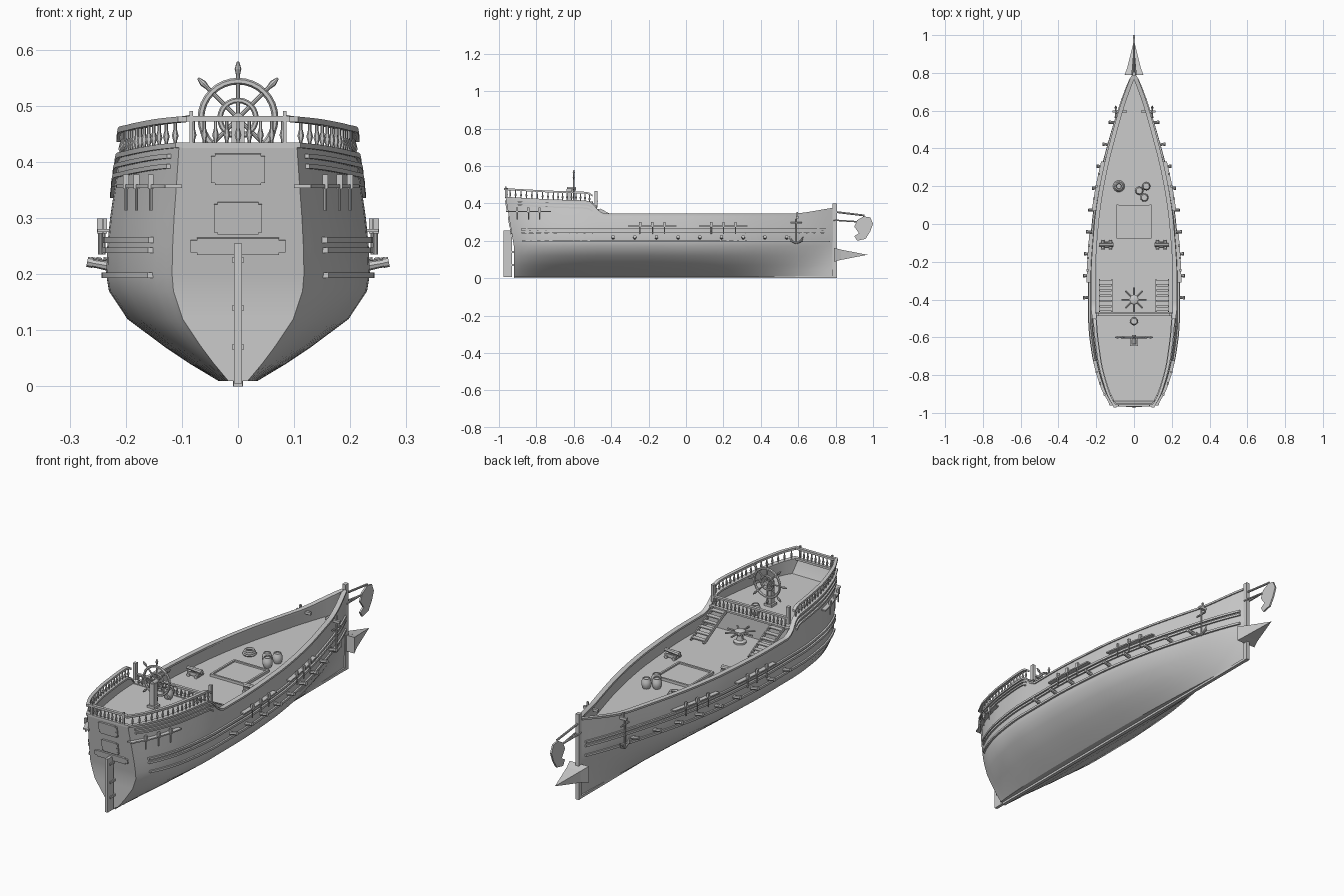
import bpy, bmesh, math
from mathutils import Matrix, Vector

if "Cube" in bpy.data.objects:
    bpy.data.objects.remove(bpy.data.objects["Cube"])

grey = bpy.data.materials.new("plain grey")
grey.use_nodes = True
grey.diffuse_color = (0.6, 0.6, 0.6, 1)
grey.node_tree.nodes["Principled BSDF"].inputs["Base Color"].default_value = (0.6, 0.6, 0.6, 1)

MAIN_DECK, POOP_DECK, BREAK = 0.275, 0.365, -0.47
SIDES = (1, -1)


def smooth(points, t):
    """Smooth curve through (position, value) points."""
    if t <= points[0][0]:
        return points[0][1]
    if t >= points[-1][0]:
        return points[-1][1]
    slopes = [(b[1] - a[1]) / (b[0] - a[0]) for a, b in zip(points, points[1:])]
    tang = [slopes[0]] + [0 if a * b <= 0 else 2 * a * b / (a + b) for a, b in zip(slopes, slopes[1:])] + [slopes[-1]]
    i = next(k for k in range(len(slopes)) if t <= points[k + 1][0])
    (a, p), (b, q) = points[i], points[i + 1]
    h, s = b - a, (t - a) / (b - a)
    return (p * (1 + 2 * s) * (1 - s) ** 2 + tang[i] * h * s * (1 - s) ** 2
            + q * s * s * (3 - 2 * s) + tang[i + 1] * h * s * s * (s - 1))


# Hull shape: plan, midship section and sheer
PLAN = [(-.92, .5), (-.85, .7), (-.7, .91), (-.5, 1), (-.3, 1), (0, .92), (.15, .83), (.3, .7),
        (.45, .53), (.6, .34), (.7, .19), (.79, .03)]
SECTION = [(.01, .035), (.04, .085), (.07, .13), (.12, .197), (.17, .23), (.2, .235), (.25, .233),
           (.3, .228), (.34, .222), (.43, .21)]
SHEER = [(-.92, .43), (-.7, .416), (-.53, .41), (-.5, .395), (-.47, .36), (-.43, .34), (.55, .34), (.79, .372)]


def top(y):
    return smooth(SHEER, y)


def width(y, z):
    fine = 1 + max(0, y) * max(0, .2 - z) * 4
    return smooth(SECTION, z) * smooth(PLAN, y) ** fine


def rake(y, z):
    return y - max(0, z - .17) * .17 * min(1, max(0, (-.7 - y) / .22))


def finish(name, bm, angle=30):
    bmesh.ops.recalc_face_normals(bm, faces=bm.faces)
    mesh = bpy.data.meshes.new(name)
    bm.to_mesh(mesh)
    bm.free()
    mesh.materials.append(grey)
    obj = bpy.data.objects.new(name, mesh)
    bpy.context.collection.objects.link(obj)
    bpy.ops.object.select_all(action='DESELECT')
    obj.select_set(True)
    bpy.context.view_layer.objects.active = obj
    bpy.ops.object.shade_smooth_by_angle(angle=math.radians(angle))
    return obj


def box(bm, centre, size, rot=Matrix()):
    bmesh.ops.create_cube(bm, size=1, matrix=Matrix.Translation(centre) @ rot @ Matrix.Diagonal((*size, 1)))


def rod(bm, a, b, r, r2=None, seg=8):
    a, b = Vector(a), Vector(b)
    turn = (b - a).to_track_quat('Z', 'Y').to_matrix().to_4x4()
    bmesh.ops.create_cone(bm, cap_ends=True, segments=seg, radius1=r, radius2=r if r2 is None else r2,
                          depth=(b - a).length, matrix=Matrix.Translation((a + b) / 2) @ turn)


def lathe(bm, profile, centre, rot=Matrix(), seg=12, closed=False):
    m = Matrix.Translation(centre) @ rot
    rings = [[bm.verts.new(m @ Vector((r * math.cos(k * math.tau / seg), r * math.sin(k * math.tau / seg), z)))
              for k in range(seg)] for r, z in profile]
    loft(bm, rings, closed)
    if not closed:
        bm.faces.new(rings[0])
        bm.faces.new(rings[-1])


def loft(bm, rings, closed=False):
    n = len(rings[0])
    for a, b in list(zip(rings, rings[1:])) + ([(rings[-1], rings[0])] if closed else []):
        for k in range(n):
            bm.faces.new((a[k], a[(k + 1) % n], b[(k + 1) % n], b[k]))


def torus(bm, centre, big, small, rot=Matrix(), seg=24):
    prof = [(big + small * math.cos(k * math.tau / 6), small * math.sin(k * math.tau / 6)) for k in range(6)]
    lathe(bm, prof, centre, rot, seg, True)


def band(name, y0, y1, zfun, inner, outer, height, steps=40):
    """Strip that follows both sides of the hull."""
    bm = bmesh.new()
    for s in SIDES:
        rings = []
        for k in range(steps + 1):
            y = y0 + (y1 - y0) * k / steps
            z = zfun(y)
            w = width(y, min(z, top(y)))
            rings.append([bm.verts.new((s * max(.001, w + d), rake(y, z), z + e * height / 2))
                          for d, e in ((inner, -1), (outer, -1), (outer, 1), (inner, 1))])
        loft(bm, rings)
        bm.faces.new(rings[0])
        bm.faces.new(rings[-1])
    finish(name, bm)


# Hull with bulwarks and both decks in one loft
bm = bmesh.new()
stations = [(-.92, None), (-.905, POOP_DECK)]
stations += [(y / 100, POOP_DECK) for y in range(-88, -47, 4)] + [(BREAK, POOP_DECK), (BREAK + .001, MAIN_DECK)]
stations += [(-.455 + .04 * k, MAIN_DECK) for k in range(32)] + [(.79, None)]
rings = []
for y, deck in stations:
    t = top(y)
    levels = [z for z, w in SECTION[:8]] + [.3 + (t - .3) * .5, t]
    half = [(width(y, z), z) for z in levels]
    d = deck or t - .002
    half += [(max(.001, width(y, z) - .014), z) for z in (t, d)]
    rings.append([bm.verts.new((x, rake(y, z), z)) for x, z in half]
                 + [bm.verts.new((-x, rake(y, z), z)) for x, z in reversed(half)])
loft(bm, rings)
for ring in (rings[0], rings[-1]):
    for i in range(len(ring) // 2 - 1):
        bm.faces.new((ring[i], ring[i + 1], ring[-2 - i], ring[-1 - i]))
finish("hull", bm, 25)

# Wales, trims, cap rail and channels
for name, z in (("lower_wale", .198), ("middle_wale", .243), ("upper_wale", .261)):
    band(name, -.87, .77, lambda y: z, -.005, .008, .01)
for name, drop in (("upper_poop_trim", .018), ("lower_poop_trim", .036)):
    band(name, -.9, -.5, lambda y: top(y) - drop, -.005, .007, .008, 20)
band("cap_rail", -.92, .785, top, -.017, .006, .009, 80)
band("poop_rail", -.92, -.5, lambda y: top(y) + .046, -.014, .002, .01, 24)
bm = bmesh.new()
for name, y0, y1, z in (("aft_channel", -.93, -.72, .357), ("middle_channel", -.31, -.05, .278),
                        ("fore_channel", .07, .33, .278)):
    band(name, y0, y1, lambda y: z, -.01, .02, .006, 12)
    for s in SIDES:
        for f in (.25, .5, .75):
            y = y0 + (y1 - y0) * f
            x = s * (width(y, z) + .017)
            box(bm, (x, rake(y, z), z + .008), (.01, .012, .026))
            rod(bm, (x, rake(y, z), z), (x, rake(y, z), z - .043), .003)
finish("deadeyes", bm)

# Poop balusters, stern rail and rail at the break of the deck
SPINDLE = [(.003, 0), (.003, .008), (.006, .018), (.003, .03), (.003, .044)]
bm = bmesh.new()
for s in SIDES:
    for k in range(17):
        y = -.9 + .024 * k
        lathe(bm, SPINDLE, (s * (width(y, top(y)) - .006), rake(y, top(y)), top(y)), seg=6)
for k in range(-4, 5):
    lathe(bm, SPINDLE, (k * .02, -.958, .43), seg=6)
for k in range(-9, 10):
    lathe(bm, SPINDLE, (k * .02, BREAK - .008, POOP_DECK), seg=6)
finish("balusters", bm)
bm = bmesh.new()
box(bm, (0, -.96, .477), (.2, .014, .01))
box(bm, (0, -.957, .43), (.2, .016, .01))
box(bm, (0, BREAK - .008, POOP_DECK + .046), (.4, .014, .009))
box(bm, (0, BREAK - .004, POOP_DECK), (.41, .018, .008))
for s in SIDES:
    box(bm, (s * .083, -.963, .46), (.006, .008, .062))
    box(bm, (s * .195, BREAK - .01, .425), (.014, .016, .08))
finish("rail_beams", bm)

# Stern panels and rudder
bm = bmesh.new()
tilt = Matrix.Rotation(math.atan(.17), 4, 'X')
for z, w, h in ((.387, .096, .048), (.3, .085, .05), (.25, .17, .022)):
    box(bm, (0, rake(-.92, z) - .002, z), (w, .008, h), tilt)
    box(bm, (0, rake(-.92, z) - .002, z), (w * .86, .009, h + .008), tilt)
finish("stern_panels", bm)
bm = bmesh.new()
box(bm, (0, -.952, .13), (.014, .045, .25))
for z in (.07, .14, .225):
    box(bm, (0, -.938, z), (.022, .045, .009))
finish("rudder", bm)

# Keel, stem post and ram
bm = bmesh.new()
box(bm, (0, -.06, .006), (.016, 1.72, .012))
box(bm, (0, .795, .2), (.018, .022, .4))
finish("keel_and_stem", bm)
bm = bmesh.new()
for a, r in ((.79, 1), (.83, .72)):
    ram = Matrix.Translation((0, (a + .97) / 2, .125)) @ Matrix.Diagonal((1.25, 1, .95, 1))
    ram = ram @ Matrix.Rotation(-math.pi / 2, 4, 'X') @ Matrix.Rotation(math.pi / 4, 4, 'Z')
    length = .97 - a if r < 1 else .05
    ram = Matrix.Translation((0, (length - .97 + a) / 2, 0)) @ ram
    bmesh.ops.create_cone(bm, cap_ends=True, segments=4, radius1=.056 * r, radius2=0 if r < 1 else .036,
                          depth=length, matrix=ram)
finish("ram", bm)

# Figurehead scroll and its struts
bm = bmesh.new()
outline = [(.95, .33), (.985, .325), (1, .29), (.985, .25), (.96, .21), (.915, .2), (.9, .225), (.925, .24),
           (.9, .275), (.915, .31)]
face = bm.faces.new([bm.verts.new((-.004, y, z)) for y, z in outline])
new = bmesh.ops.extrude_face_region(bm, geom=[face])["geom"]
bmesh.ops.translate(bm, vec=(.008, 0, 0), verts=[v for v in new if isinstance(v, bmesh.types.BMVert)])
rod(bm, (0, .79, .355), (0, .955, .335), .005)
for s in SIDES:
    rod(bm, (s * .01, .79, .31), (0, .91, .302), .004)
finish("figurehead", bm)

# Side guns, deck guns, anchors and stairs
guns, deck_guns, anchors, stairs = (bmesh.new() for _ in range(4))
for s in SIDES:
    for k in range(9):
        y = -.39 + .116 * k
        w = width(y, .215)
        rod(guns, (s * (w - .02), y, .212), (s * (w + .026), y, .22), .01, .007)
        rod(guns, (s * (w + .024), y, .22), (s * (w + .034), y, .222), .009)
    for y in (-.095, -.125):
        box(deck_guns, (s * .145, y, MAIN_DECK + .014), (.06, .006, .016))
    rod(deck_guns, (s * .11, -.11, MAIN_DECK + .026), (s * .185, -.11, MAIN_DECK + .03), .011, .008)
    for x in (.125, .165):
        rod(deck_guns, (s * x, -.135, MAIN_DECK + .008), (s * x, -.085, MAIN_DECK + .008), .008)
    x = s * (width(.59, .25) + .014)
    rod(anchors, (x, .59, .185), (x, .59, .315), .004)
    rod(anchors, (x, .56, .295), (x, .62, .295), .004)
    for d in SIDES:
        rod(anchors, (x, .59, .186), (x, .59 + d * .025, .198), .005)
        rod(anchors, (x, .59 + d * .025, .198), (x, .59 + d * .037, .222), .007, .001)
    box(anchors, (s * .075, .595, .325), (.075, .012, .012))
    box(anchors, (s * .093, .595, .338), (.008, .008, .03))
    for k in range(6):
        box(stairs, (s * .15, -.31 - .028 * k, MAIN_DECK + .012 + .015 * k), (.066, .022, .005))
    for x in (.117, .183):
        box(stairs, (s * x, -.38, MAIN_DECK + .046), (.005, .19, .016), Matrix.Rotation(-.49, 4, 'X'))
for name, part in (("side_guns", guns), ("deck_guns", deck_guns), ("anchors", anchors), ("stairs", stairs)):
    finish(name, part)

# Hatch
bm = bmesh.new()
box(bm, (0, .012, MAIN_DECK + .002), (.17, .17, .006))
for s in SIDES:
    box(bm, (s * .087, .012, MAIN_DECK + .005), (.009, .18, .014))
    box(bm, (0, .012 + s * .085, MAIN_DECK + .005), (.183, .009, .014))
finish("hatch", bm)

# Barrels and rope coil
bm = bmesh.new()
BARREL = [(.016, 0), (.021, .012), (.022, .022), (.021, .032), (.016, .046), (.013, .046), (.013, .042)]
for x, y, z in ((.065, .2, MAIN_DECK), (.028, .176, MAIN_DECK), (.055, .14, MAIN_DECK), (0, -.515, POOP_DECK)):
    lathe(bm, BARREL, (x, y, z))
finish("barrels", bm)
bm = bmesh.new()
for k, r in enumerate((.025, .022, .018)):
    torus(bm, (-.08, .2, MAIN_DECK + .005 + .007 * k), r, .006, seg=16)
finish("rope_coil", bm)

# Capstan
bm = bmesh.new()
lathe(bm, [(.028, 0), (.028, .008), (.015, .014), (.013, .035), (.024, .042), (.024, .056), (.015, .06)],
      (0, -.4, MAIN_DECK))
for k in range(8):
    a = k * math.pi / 4
    rod(bm, (0, -.4, MAIN_DECK + .049), (.065 * math.cos(a), -.4 + .065 * math.sin(a), MAIN_DECK + .049), .004)
finish("capstan", bm)

# Steering wheel and its post
bm = bmesh.new()
hub = Vector((0, -.6, .478))
flat = Matrix.Rotation(math.pi / 2, 4, 'X')
torus(bm, hub, .066, .006, flat, 32)
torus(bm, hub, .032, .005, flat)
rod(bm, hub - Vector((0, .035, 0)), hub + Vector((0, .012, 0)), .01, seg=12)
for k in range(8):
    out = Vector((math.cos(k * math.pi / 4), 0, math.sin(k * math.pi / 4)))
    rod(bm, hub, hub + out * .08, .0035)
    rod(bm, hub + out * .074, hub + out * .088, .003, .006)
    rod(bm, hub + out * .088, hub + out * .101, .006, .002)
box(bm, (0, -.625, .42), (.024, .026, .115))
box(bm, (0, -.625, POOP_DECK + .005), (.04, .04, .012))
finish("steering_wheel", bm)
